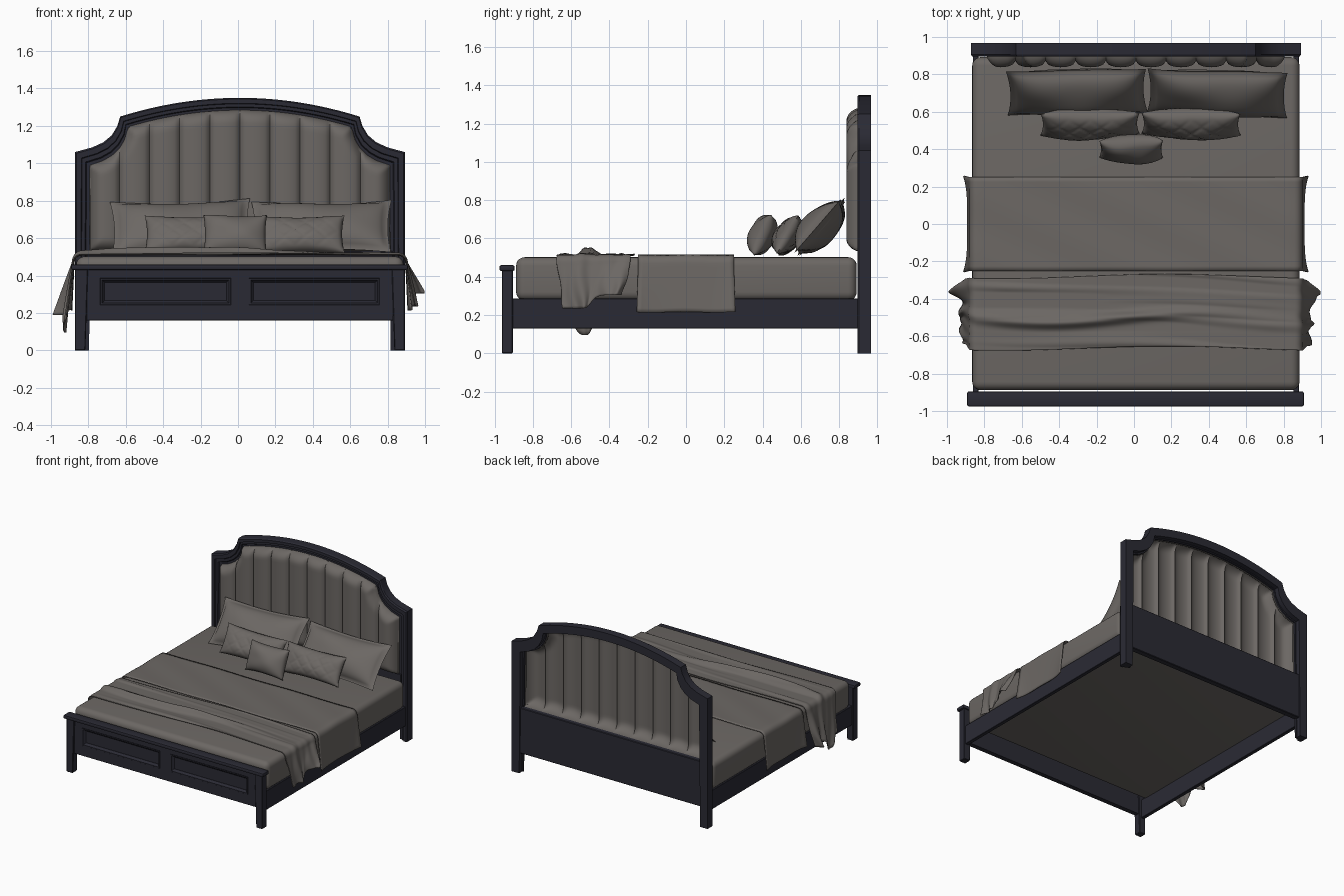
import bpy, bmesh, math, random
from mathutils import Vector

if "Cube" in bpy.data.objects:
    bpy.data.objects.remove(bpy.data.objects["Cube"])

random.seed(4)
CX = 0.01  # frame centre line


def material(name, rgb):
    m = bpy.data.materials.new(name)
    m.diffuse_color = (*rgb, 1)
    m.use_nodes = True
    m.node_tree.nodes["Principled BSDF"].inputs["Base Color"].default_value = m.diffuse_color
    return m


WOOD = material("dark navy wood", (0.023, 0.023, 0.034))
FABRIC = material("warm grey fabric", (0.150, 0.137, 0.127))


def finish(name, bm, mat, angle=35):
    bmesh.ops.remove_doubles(bm, verts=bm.verts, dist=1e-5)
    bmesh.ops.recalc_face_normals(bm, faces=bm.faces)
    me = bpy.data.meshes.new(name)
    bm.to_mesh(me)
    bm.free()
    me.materials.append(mat)
    for p in me.polygons:
        p.use_smooth = True
    me.set_sharp_from_angle(angle=math.radians(angle))
    ob = bpy.data.objects.new(name, me)
    bpy.context.collection.objects.link(ob)
    return ob


def box(name, lo, hi, mat=WOOD, bevel=0.004, seg=1, taper=0):
    bm = bmesh.new()
    bmesh.ops.create_cube(bm, size=1)
    for v in bm.verts:
        v.co = Vector([(a + b) / 2 + c * (b - a) for a, b, c in zip(lo, hi, v.co)])
        # narrow the foot on its inner side
        if taper and v.co.z < lo[2] + 0.001 and abs(v.co.x - CX) < 0.85:
            v.co.x += math.copysign(taper, v.co.x)
    if bevel:
        bmesh.ops.bevel(bm, geom=bm.edges[:], offset=bevel, segments=seg, profile=0.5, affect='EDGES')
    return finish(name, bm, mat)


def grid(bm, nu, nv, func):
    """Sheet of quads; func takes u, v in 0..1."""
    vs = [[bm.verts.new(func(i / nu, j / nv)) for j in range(nv + 1)] for i in range(nu + 1)]
    for i in range(nu):
        for j in range(nv):
            bm.faces.new((vs[i][j], vs[i + 1][j], vs[i + 1][j + 1], vs[i][j + 1]))


def loft(name, outer, inner, section, closed=False):
    """Sweep a (fraction, y) section between two matching x-z outlines."""
    bm = bmesh.new()
    rings = [[bm.verts.new((o[0] + (i[0] - o[0]) * t + CX, y, o[1] + (i[1] - o[1]) * t))
              for t, y in section] for o, i in zip(outer, inner)]
    n, k = len(rings), len(section)
    for a in range(n if closed else n - 1):
        r, s = rings[a], rings[(a + 1) % n]
        for b in range(k):
            bm.faces.new((r[b], r[(b + 1) % k], s[(b + 1) % k], s[b]))
    if not closed:
        bm.faces.new(rings[0])
        bm.faces.new(rings[-1][::-1])
    return finish(name, bm, WOOD, 25)


# Headboard outlines: arched top, concave shoulders, straight posts
def outline(arc_w, top, drop, shoulder):
    arc = [(arc_w * i / 12, top - drop * (i / 12) ** 2) for i in range(13)]
    half = arc + shoulder
    return [(-x, z) for x, z in half[:0:-1]] + half


OUT = outline(0.64, 1.35, 0.10, [(0.655, 1.20), (0.685, 1.15), (0.73, 1.112), (0.79, 1.085), (0.882, 1.06), (0.882, 0)])
INN = outline(0.60, 1.285, 0.09, [(0.61, 1.14), (0.64, 1.085), (0.68, 1.045), (0.73, 1.015), (0.805, 0.99), (0.815, 0)])
loft("headboard_frame", OUT, INN,
     [(0, 0.905), (0.1, 0.895), (0.45, 0.895), (0.5, 0.906), (0.75, 0.906), (0.82, 0.916),
      (1.13, 0.916), (1.13, 0.93), (1, 0.93), (1, 0.968), (0, 0.968)])
box("headboard_lower_board", (CX - 0.82, 0.91, 0.16), (CX + 0.82, 0.958, 0.53))

# Channelled upholstery, an open shell seen from the back too
EDGE = [(x, z) for x, z in INN if x >= 0][:-1]


def top_z(x):
    x = abs(x)
    for (a, za), (b, zb) in zip(EDGE, EDGE[1:]):
        if x <= b:
            return za + (zb - za) * (x - a) / (b - a)
    return EDGE[-1][1]


def edge_distance(x, z):
    best = min(0.805 - abs(x), z - 0.53)
    p = Vector((abs(x), z, 0))
    for a, b in zip(EDGE, EDGE[1:]):
        a, d = Vector((*a, 0)), Vector((b[0] - a[0], b[1] - a[1], 0))
        t = min(1, max(0, (p - a).dot(d) / d.length_squared))
        best = min(best, (p - a - d * t).length)
    return max(0, best)


def upholstery(u, v):
    x = (u * 2 - 1) * 0.805
    vv = 0.5 - 0.5 * math.cos(math.pi * v)  # denser rows near the rim
    z = 0.53 + (top_z(x) - 0.53) * vv
    s = (u * 10) % 1 * 2 - 1
    e = min(1, edge_distance(x, z) / 0.07)
    puff = math.sqrt(max(0, 1 - (1 - e) ** 2))
    return (x + CX, 0.922 - puff * (0.05 + 0.034 * math.sqrt(max(0, 1 - s * s))), z)


bm = bmesh.new()
grid(bm, 120, 36, upholstery)
finish("headboard_upholstery", bm, FABRIC, 50)

# Piping around the upholstery
cu = bpy.data.curves.new("headboard_piping", 'CURVE')
cu.dimensions = '3D'
cu.bevel_depth = 0.006
cu.bevel_resolution = 1
pts = [(-0.8, 0.54)] + [(x * 0.988, z - 0.006) for x, z in INN[1:-1]] + [(0.8, 0.54)]
sp = cu.splines.new('POLY')
sp.points.add(len(pts) - 1)
for p, (x, z) in zip(sp.points, pts):
    p.co = (x + CX, 0.91, z, 1)
cu.materials.append(FABRIC)
bpy.context.collection.objects.link(bpy.data.objects.new("headboard_piping", cu))

# Footboard: back board, framing rails and stiles, panel mouldings, cap, legs
box("footboard_back", (CX - 0.82, -0.935, 0.16), (CX + 0.82, -0.912, 0.43), bevel=0)
for z0, z1, part in ((0.16, 0.245, "bottom"), (0.385, 0.435, "top")):
    box(f"footboard_{part}_rail", (CX - 0.82, -0.952, z0), (CX + 0.82, -0.93, z1), bevel=0.002)
for x0, x1 in ((-0.82, -0.745), (-0.05, 0.05), (0.745, 0.82)):
    box("footboard_stile", (CX + x0, -0.952, 0.24), (CX + x1, -0.93, 0.39), bevel=0.002)
for x0, x1 in ((-0.745, -0.05), (0.05, 0.745)):
    def rect(d):
        return [(x0 + d, 0.245 + d), (x1 - d, 0.245 + d), (x1 - d, 0.385 - d), (x0 + d, 0.385 - d)]
    loft("footboard_moulding", rect(0), rect(0.022),
         [(0, -0.93), (0, -0.955), (0.4, -0.955), (0.7, -0.943), (1, -0.937), (1, -0.93)], True)
box("footboard_cap", (CX - 0.902, -0.975, 0.43), (CX + 0.898, -0.895, 0.46), bevel=0.009, seg=2)
for s in (-1, 1):
    a, b = sorted((CX + s * 0.882, CX + s * 0.812))
    box("front_leg", (a, -0.962, 0), (b, -0.905, 0.435), taper=0.014)
    # Side rails
    a, b = sorted((CX + s * 0.872, CX + s * 0.842))
    box("side_rail", (a, -0.92, 0.13), (b, 0.91, 0.285), bevel=0.002)

# Mattress, its underside visible between the rails
box("mattress", (CX - 0.875, -0.888, 0.275), (CX + 0.875, 0.892, 0.502), FABRIC, bevel=0.045, seg=5)


def cloth(name, nu, nv, func, thick):
    bm = bmesh.new()
    grid(bm, nu, nv, func)
    ob = finish(name, bm, FABRIC, 80)
    mod = ob.modifiers.new("thickness", 'SOLIDIFY')
    mod.thickness = thick
    mod.offset = 0


def drape(s, half, top, bottom, flare):
    """Point across the bed for s in -1..1: flat top, rounded edge, hanging side."""
    a, r = abs(s), 0.04
    if a < 0.6:
        x, z = a / 0.6 * (half - r), top
    elif a < 0.7:
        t = (a - 0.6) / 0.1 * math.pi / 2
        x, z = half - r + r * math.sin(t), top - r + r * math.cos(t)
    else:
        t = (a - 0.7) / 0.3
        x, z = half + flare * t, top - r + (bottom - top + r) * t
    return math.copysign(x, s), z, max(0, (a - 0.7) / 0.3)


# Flat runner across the middle
def runner(u, v):
    y = v * 0.5 - 0.25
    x, z, t = drape(u * 2 - 1, 0.887, 0.511, 0.215, 0.012 + 0.022 * (2 * v - 1) ** 4)
    return (x + CX, y * (1 + 0.03 * t), z + 0.002 * math.sin(9 * x + 20 * y))


cloth("bed_runner", 80, 20, runner, 0.006)


# Rumpled throw near the foot, with long folds and hanging ends
def throw(u, v):
    s = u * 2 - 1
    y = -0.665 + 0.385 * v + 0.012 * math.sin(5 * s + 1)
    if s < 0:
        bottom = 0.19 - 0.095 * math.exp(-((v - 0.3) / 0.2) ** 4)
    else:
        bottom = 0.235 + 0.07 / (1 + math.exp(-(v - 0.5) * 25))
    flare = 0.04 + 0.055 * math.exp(-((v - 0.85) / 0.13) ** 2)  # back corners swing outwards
    x, z, t = drape(s, 0.888, 0.512, bottom, flare)
    ph = v * 2 * math.pi
    fold = (0.55 * math.sin(3 * ph + 2.2 * math.sin(2.3 * s)) + 0.3 * math.sin(5 * ph + 4 * s + 1)
            + 0.3 * math.sin(2 * ph - 3 * s))
    ridge = max(0, fold) ** 1.3
    side = math.copysign(1, s)
    k = min(1, max(0, (abs(s) - 0.5) / 0.2))
    pile = math.exp(-((v - 0.42 - 0.05 * math.sin(6 * s)) / 0.07) ** 2)
    z += 0.012 * ridge * (1 - k) + (0.022 + 0.016 * math.cos(4 * s + 1)) * pile * (1 - 0.6 * k) * (1 - t)
    x += side * k * (0.016 * fold + 0.008) * (0.3 + 0.7 * t)
    y += (-0.50 - y) * 0.2 * t + 0.012 * t * math.sin(2 * ph + 5 * t)
    return (max(-1.005, min(0.985, x)) + CX, y, z)


cloth("throw_blanket", 110, 64, throw, 0.005)


# Pillows: two puffed faces with pinched edges, optional flange and quilting
def pillow(name, centre, w, h, thick, lean, roll=0, yaw=0, flange=0, quilt=0):
    ph = random.random() * 6
    bm = bmesh.new()
    for side in (-1, 1):
        def face(u, v):
            a, b = u * 2 - 1, v * 2 - 1
            p, q = abs(a) / (1 - flange), abs(b) / (1 - flange * w / h)
            puff = max(0, 1 - p ** 2.6) * max(0, 1 - q ** 2.4) if p < 1 and q < 1 else 0
            d = thick / 2 * puff ** 0.55
            if quilt:
                d -= quilt * puff * (1 - min(abs(math.sin(7 * a + 3.5 * b)), abs(math.sin(7 * a - 3.5 * b)))) ** 4
            d *= 1 + 0.07 * math.sin(4 * a + ph) * math.cos(3 * b + ph)
            rim = 0.003 if max(abs(a), abs(b)) < 0.999 else 0
            return (a * w / 2 * (1 - 0.05 * (1 - b * b)),
                    side * (d + rim) + 0.008 * math.sin(3 * a + ph) * b,
                    b * h / 2 * (1 - 0.09 * (1 - a * a)))
        grid(bm, 44, 28, face)
    ob = finish(name, bm, FABRIC, 70)
    ob.location = centre
    ob.rotation_euler = [math.radians(d) for d in (-lean, roll, yaw)]


pillow("back_pillow_left", (-0.305, 0.705, 0.660), 0.75, 0.37, 0.17, 42, -1.5, 1, flange=0.05)
pillow("back_pillow_right", (0.445, 0.70, 0.658), 0.75, 0.37, 0.17, 42, -1, -2, flange=0.05)
pillow("middle_pillow_left", (-0.235, 0.535, 0.616), 0.53, 0.23, 0.13, 32, 1, 1, quilt=0.008)
pillow("middle_pillow_right", (0.305, 0.535, 0.616), 0.53, 0.23, 0.13, 32, -1, -1, quilt=0.008)
pillow("front_pillow", (-0.015, 0.40, 0.618), 0.34, 0.23, 0.13, 24)
